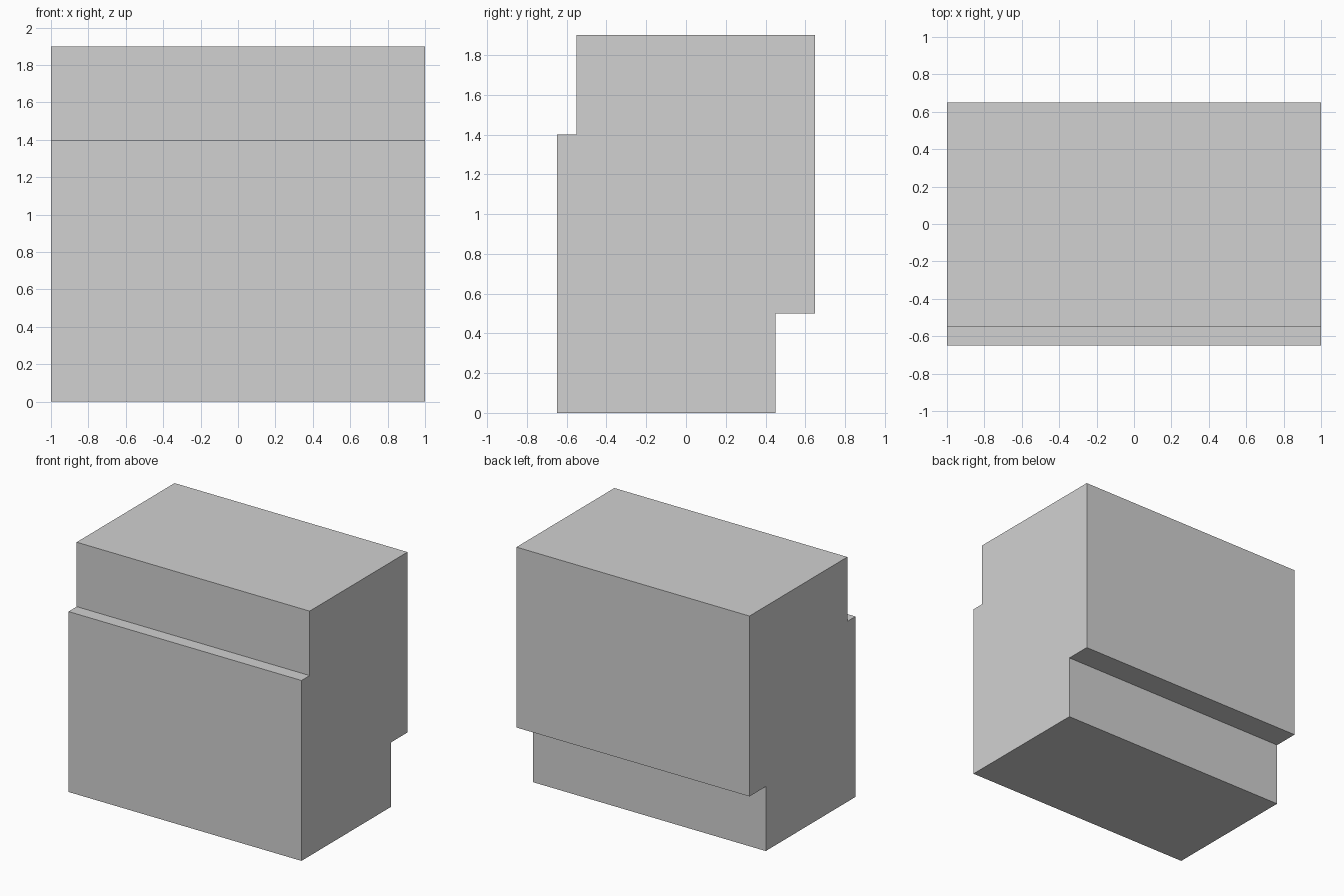
import bpy
import bmesh

if "Cube" in bpy.data.objects:
    bpy.data.objects.remove(bpy.data.objects["Cube"])

# Single flat grey
grey = bpy.data.materials.new("light_grey")
grey.diffuse_color = (0.64, 0.64, 0.64, 1.0)
grey.use_nodes = True
grey.node_tree.nodes["Principled BSDF"].inputs["Base Color"].default_value = grey.diffuse_color

# Side profile (y, z): stepped front at the top, recessed back at the bottom
profile = [(-0.65, 0), (0.45, 0), (0.45, 0.5), (0.65, 0.5),
           (0.65, 1.9), (-0.55, 1.9), (-0.55, 1.4), (-0.65, 1.4)]

# Stepped block: the profile extruded across the full width
bm = bmesh.new()
side = bm.faces.new([bm.verts.new((-1, y, z)) for y, z in profile])
ext = bmesh.ops.extrude_face_region(bm, geom=[side], use_keep_orig=True)
moved = [v for v in ext["geom"] if isinstance(v, bmesh.types.BMVert)]
bmesh.ops.translate(bm, verts=moved, vec=(2, 0, 0))
bmesh.ops.recalc_face_normals(bm, faces=bm.faces[:])

mesh = bpy.data.meshes.new("stepped_block")
bm.to_mesh(mesh)
bm.free()
mesh.materials.append(grey)
block = bpy.data.objects.new("stepped_block", mesh)
bpy.context.collection.objects.link(block)
